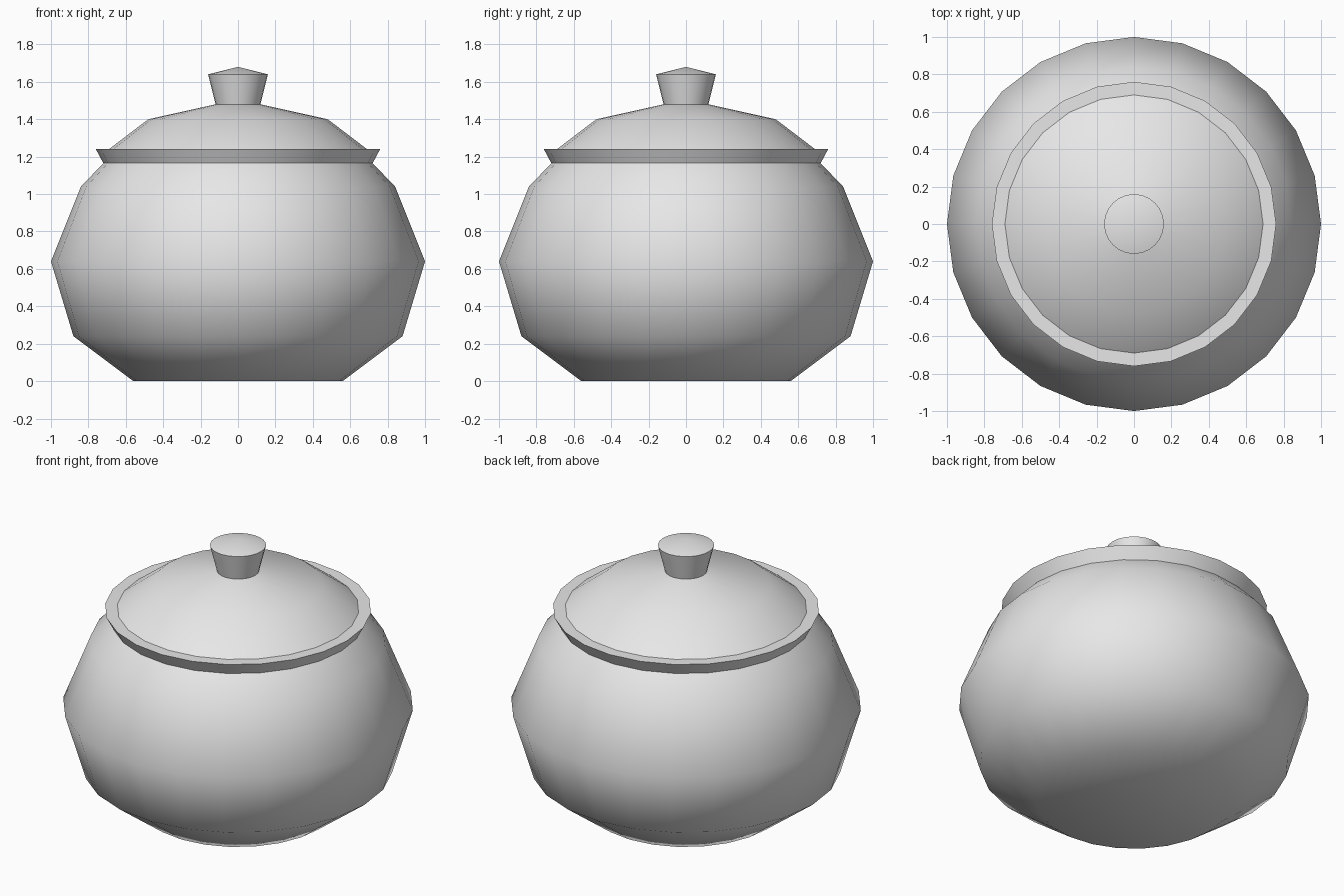
import bpy, bmesh, math

if "Cube" in bpy.data.objects:
    bpy.data.objects.remove(bpy.data.objects["Cube"])

SIDES = 24

clay = bpy.data.materials.new("pale_grey")
clay.diffuse_color = (0.8, 0.8, 0.8, 1)
clay.use_nodes = True
clay.node_tree.nodes["Principled BSDF"].inputs["Base Color"].default_value = clay.diffuse_color


def lathe(name, profile):
    """Turn an (radius, height) profile around the z axis."""
    bm = bmesh.new()
    verts = [bm.verts.new((r, 0, z)) for r, z in profile]
    edges = [bm.edges.new(pair) for pair in zip(verts, verts[1:])]
    bmesh.ops.spin(bm, geom=verts + edges, cent=(0, 0, 0), axis=(0, 0, 1),
                   angle=math.tau, steps=SIDES, use_duplicate=False)
    bmesh.ops.remove_doubles(bm, verts=bm.verts, dist=0.0005)
    bmesh.ops.recalc_face_normals(bm, faces=bm.faces)
    mesh = bpy.data.meshes.new(name)
    bm.to_mesh(mesh)
    bm.free()
    mesh.materials.append(clay)
    obj = bpy.data.objects.new(name, mesh)
    bpy.context.collection.objects.link(obj)
    bpy.ops.object.select_all(action='DESELECT')
    obj.select_set(True)
    bpy.context.view_layer.objects.active = obj
    bpy.ops.object.shade_smooth_by_angle(angle=math.radians(50))
    return obj


# Round bowl with a flat base
lathe("pot_body", [(0, 0), (0.56, 0), (0.88, 0.24), (1, 0.64),
                   (0.84, 1.04), (0.72, 1.165)])

# Flared rim with a flat top that holds the lid
lathe("pot_rim", [(0.72, 1.165), (0.76, 1.24), (0.69, 1.24)])

# Domed lid
lathe("lid", [(0.69, 1.24), (0.48, 1.4), (0.12, 1.48)])

# Tapered knob with a low pointed top
lathe("lid_knob", [(0.12, 1.48), (0.16, 1.64), (0, 1.68)])
